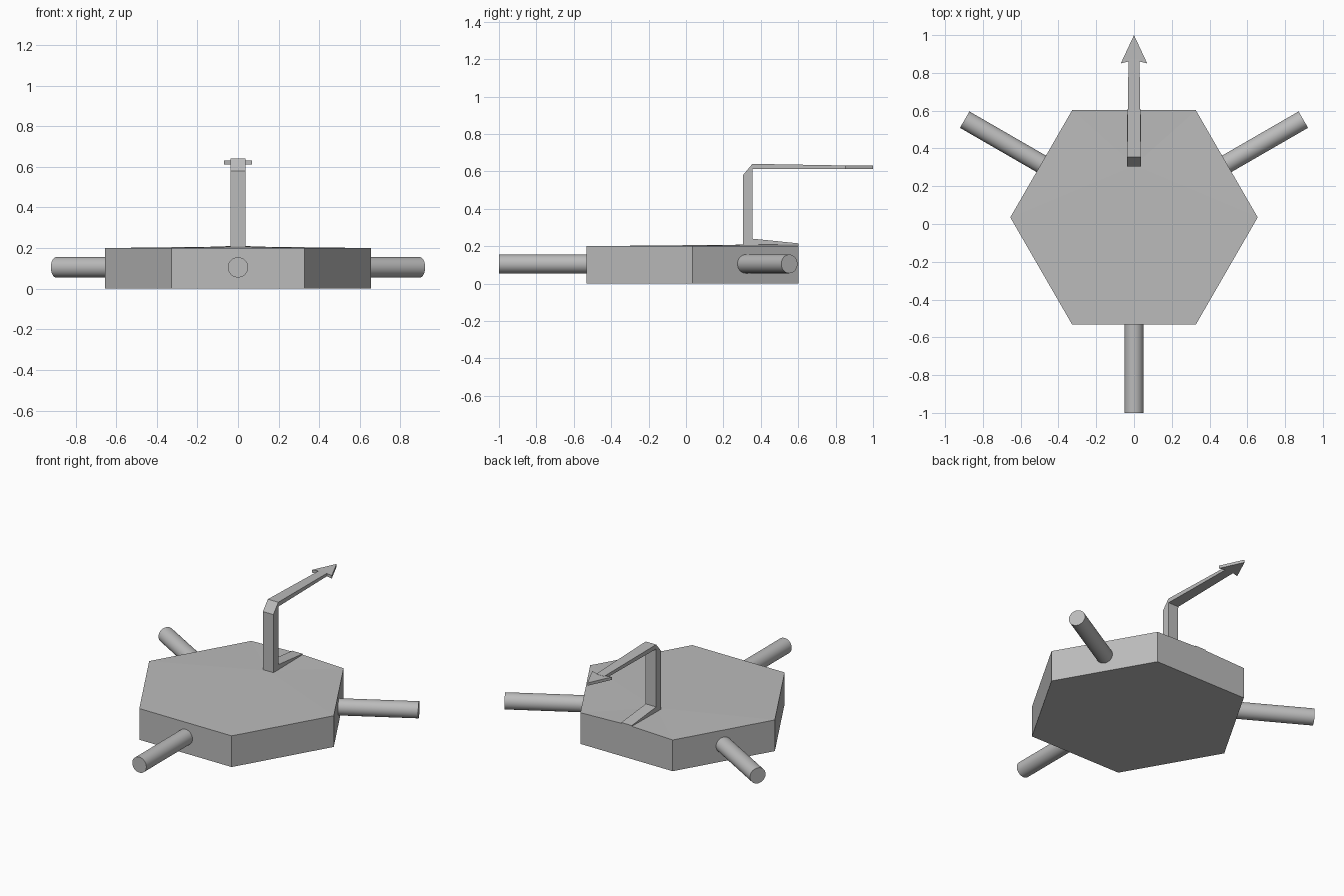
import bpy
import math

cube = bpy.data.objects.get("Cube")
if cube:
    bpy.data.objects.remove(cube, do_unlink=True)

grey = bpy.data.materials.new("plain_grey")
grey.use_nodes = True
grey.diffuse_color = (0.5, 0.5, 0.5, 1)
grey.node_tree.nodes["Principled BSDF"].inputs["Base Color"].default_value = (0.5, 0.5, 0.5, 1)

CENTRE_Y, RADIUS, HEIGHT = 0.035, 0.655, 0.2


def add_mesh(name, verts, faces):
    mesh = bpy.data.meshes.new(name)
    mesh.from_pydata(verts, [], faces)
    mesh.materials.append(grey)
    obj = bpy.data.objects.new(name, mesh)
    bpy.context.collection.objects.link(obj)
    return obj


def loft(name, rings):
    """Skin equal-sized rings of points and cap both ends."""
    n = len(rings[0])
    faces = [(k * n + i, k * n + (i + 1) % n, (k + 1) * n + (i + 1) % n, (k + 1) * n + i)
             for k in range(len(rings) - 1) for i in range(n)]
    last = (len(rings) - 1) * n
    faces += [tuple(reversed(range(n))), tuple(range(last, last + n))]
    return add_mesh(name, [p for ring in rings for p in ring], faces)


# Hexagonal body, its top rising slightly towards the back of the post
corners = [(RADIUS * math.cos(math.radians(60 * i)),
            CENTRE_Y + RADIUS * math.sin(math.radians(60 * i))) for i in range(6)]
back = corners[1][1]
verts = [(x, y, z) for z in (0, HEIGHT) for x, y in corners]
verts += [(0, 0.31, 0.208), (0, back, 0.211)]
RIDGE, PEAK = 12, 13
faces = [tuple(reversed(range(6)))]
faces += [(i, (i + 1) % 6, (i + 1) % 6 + 6, i + 6) for i in range(6) if i != 1]
faces += [(1, 2, 8, PEAK, 7), (6, 7, RIDGE), (7, PEAK, RIDGE),
          (PEAK, 8, RIDGE), (8, 9, RIDGE), (9, 10, RIDGE), (10, 11, RIDGE), (11, 6, RIDGE)]
add_mesh("hexagonal_body", verts, faces)

# Three round rods spaced evenly around the body
for name, angle in (("front_rod", -90), ("left_rod", 30), ("right_rod", 150)):
    a = math.radians(angle)
    inner, outer = 0.5, 1.035
    middle = (inner + outer) / 2
    bpy.ops.mesh.primitive_cylinder_add(
        vertices=32, radius=0.05, depth=outer - inner,
        location=(middle * math.cos(a), CENTRE_Y + middle * math.sin(a), 0.105),
        rotation=(0, math.radians(90), a))
    rod = bpy.context.object
    rod.name = name
    rod.data.materials.append(grey)
    bpy.ops.object.shade_smooth_by_angle(angle=math.radians(40))

# Bent bracket: tapered foot, post, chamfered bend and arm (inner y, z, outer y, z, half width)
sections = [(back, 0.215, back, 0.2, 0.037),
            (0.355, 0.24, 0.305, 0.2, 0.037),
            (0.355, 0.6, 0.305, 0.58, 0.037),
            (0.357, 0.612, 0.355, 0.64, 0.037),
            (0.87, 0.612, 0.87, 0.631, 0.029)]
loft("bent_bracket", [[(-w, iy, iz), (w, iy, iz), (w, oy, oz), (-w, oy, oz)]
                      for iy, iz, oy, oz, w in sections])

# Arrowhead at the end of the arm
outline = [(0.029, 0.86), (0.07, 0.85), (0, 1.0), (-0.07, 0.85), (-0.029, 0.86)]
loft("arrowhead", [[(x, y, z) for x, y in outline] for z in (0.612, 0.63)])
